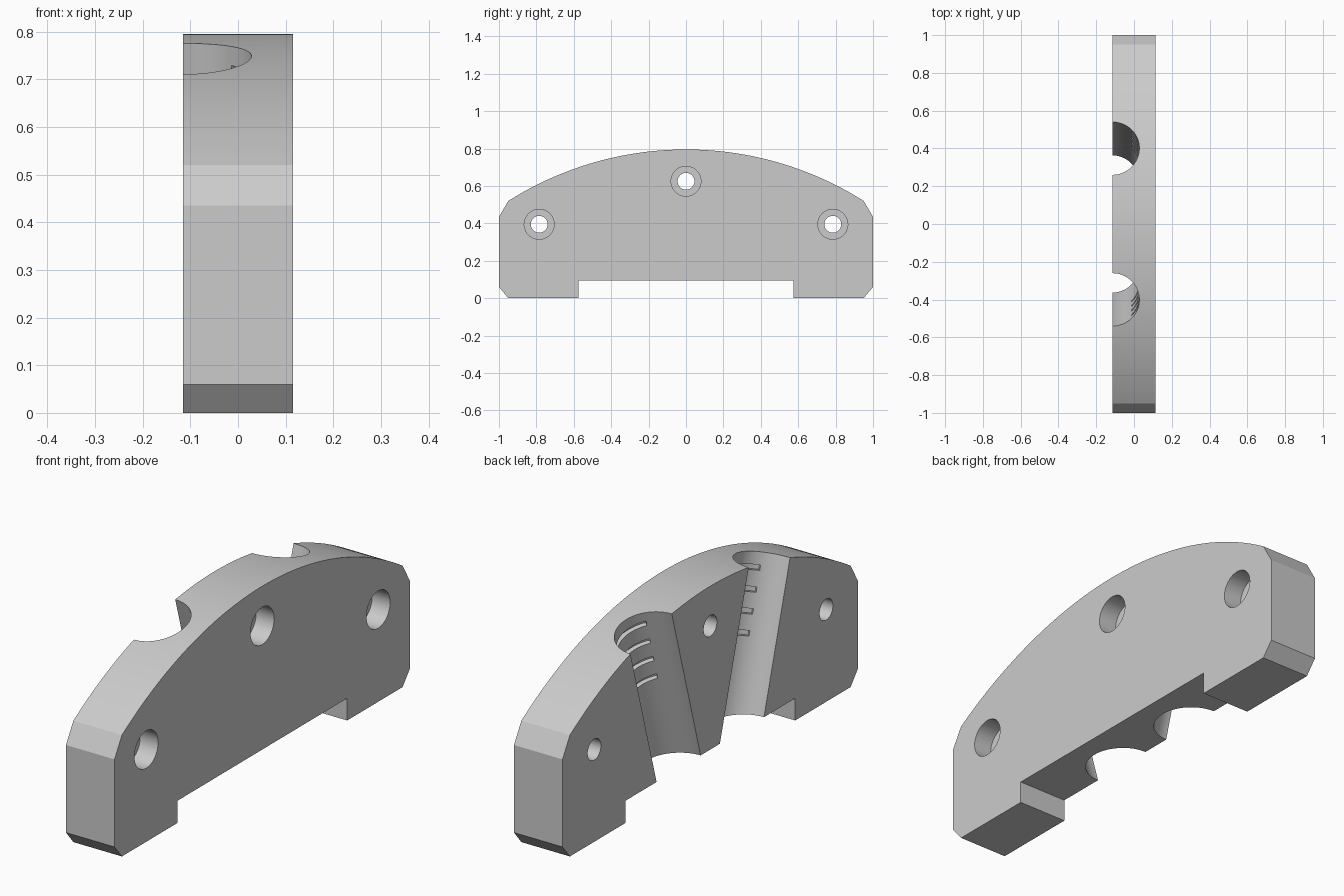
import bpy
from math import sin, cos, pi, radians, asin
from mathutils import Matrix

if "Cube" in bpy.data.objects:
    bpy.data.objects.remove(bpy.data.objects["Cube"], do_unlink=True)

HALF_W = 0.115          # half thickness along x
TILT = radians(16)      # lean of the round channels
CHANNEL_R = 0.1435

grey = bpy.data.materials.new("plain_grey")
grey.use_nodes = True
colour = (0.6, 0.6, 0.6, 1)
grey.diffuse_color = colour
grey.node_tree.nodes["Principled BSDF"].inputs["Base Color"].default_value = colour


def prism(name, outline, low, high, matrix):
    """Extrude a flat counter-clockwise outline along local z."""
    n = len(outline)
    verts = [matrix @ Matrix.Translation((x, y, z)).to_translation()
             for z in (low, high) for x, y in outline]
    faces = [list(range(n))[::-1], list(range(n, 2 * n))]
    faces += [[i, (i + 1) % n, (i + 1) % n + n, i + n] for i in range(n)]
    mesh = bpy.data.meshes.new(name)
    mesh.from_pydata(verts, [], faces)
    mesh.materials.append(grey)
    obj = bpy.data.objects.new(name, mesh)
    bpy.context.collection.objects.link(obj)
    return obj


def arc(radius, start, end, steps):
    return [(radius * cos(start + (end - start) * i / steps),
             radius * sin(start + (end - start) * i / steps))
            for i in range(steps + 1)]


def circle(radius, steps):
    return arc(radius, pi / steps, 2 * pi + pi / steps, steps)[:-1]


def cut(target, cutter):
    cutter.hide_render = True
    mod = target.modifiers.new("cut", 'BOOLEAN')
    mod.operation = 'DIFFERENCE'
    mod.solver = 'EXACT'
    mod.object = cutter
    bpy.context.view_layer.objects.active = target
    bpy.ops.object.modifier_apply(modifier=mod.name)
    bpy.data.objects.remove(cutter, do_unlink=True)


# Local x, y, z of this frame run along world y, z, x
SIDEWAYS = Matrix(((0, 0, 1, 0), (1, 0, 0, 0), (0, 1, 0, 0), (0, 0, 0, 1)))

# Body: arched block with chamfered corners and a recess below
crown_r, crown_z = 1.778, 0.795
half_angle = asin(0.95 / crown_r)
crown = [(y, z + crown_z - crown_r) for y, z in
         arc(crown_r, pi / 2 - half_angle, pi / 2 + half_angle, 64)]
right_foot = [(0.575, 0.095), (0.575, 0), (0.95, 0), (1, 0.06), (1, 0.435)]
left_foot = [(-y, z) for y, z in reversed(right_foot)]
body = prism("arched_block", right_foot + crown + left_foot,
             -HALF_W, HALF_W, SIDEWAYS)

# Two leaning half-round channels, each with four curved slots
for side in (-1, 1):
    frame = (Matrix.Translation((-HALF_W, side * 0.40, 0.7425))
             @ Matrix.Rotation(-side * TILT, 4, 'X'))
    cut(body, prism("channel_cutter", circle(CHANNEL_R, 64), -1, 0.4, frame))
    sector = (arc(CHANNEL_R + 0.02, -pi / 4, pi / 4, 20)
              + arc(CHANNEL_R - 0.02, pi / 4, -pi / 4, 20))
    for i in range(4):
        z = -0.065 - 0.088 * i
        cut(body, prism("slot_cutter", sector, z, z + 0.022, frame))

# Three counterbored bolt holes
for y, z in ((-0.785, 0.395), (0, 0.625), (0.785, 0.395)):
    frame = Matrix.Translation((0, y, z)) @ SIDEWAYS
    cut(body, prism("bore_cutter", circle(0.045, 40), -0.3, 0.3, frame))
    cut(body, prism("counterbore_cutter", circle(0.08, 48),
                    HALF_W - 0.085, 0.3, frame))

bpy.ops.object.select_all(action='DESELECT')
body.select_set(True)
bpy.context.view_layer.objects.active = body
bpy.ops.object.shade_smooth_by_angle(angle=radians(20))
